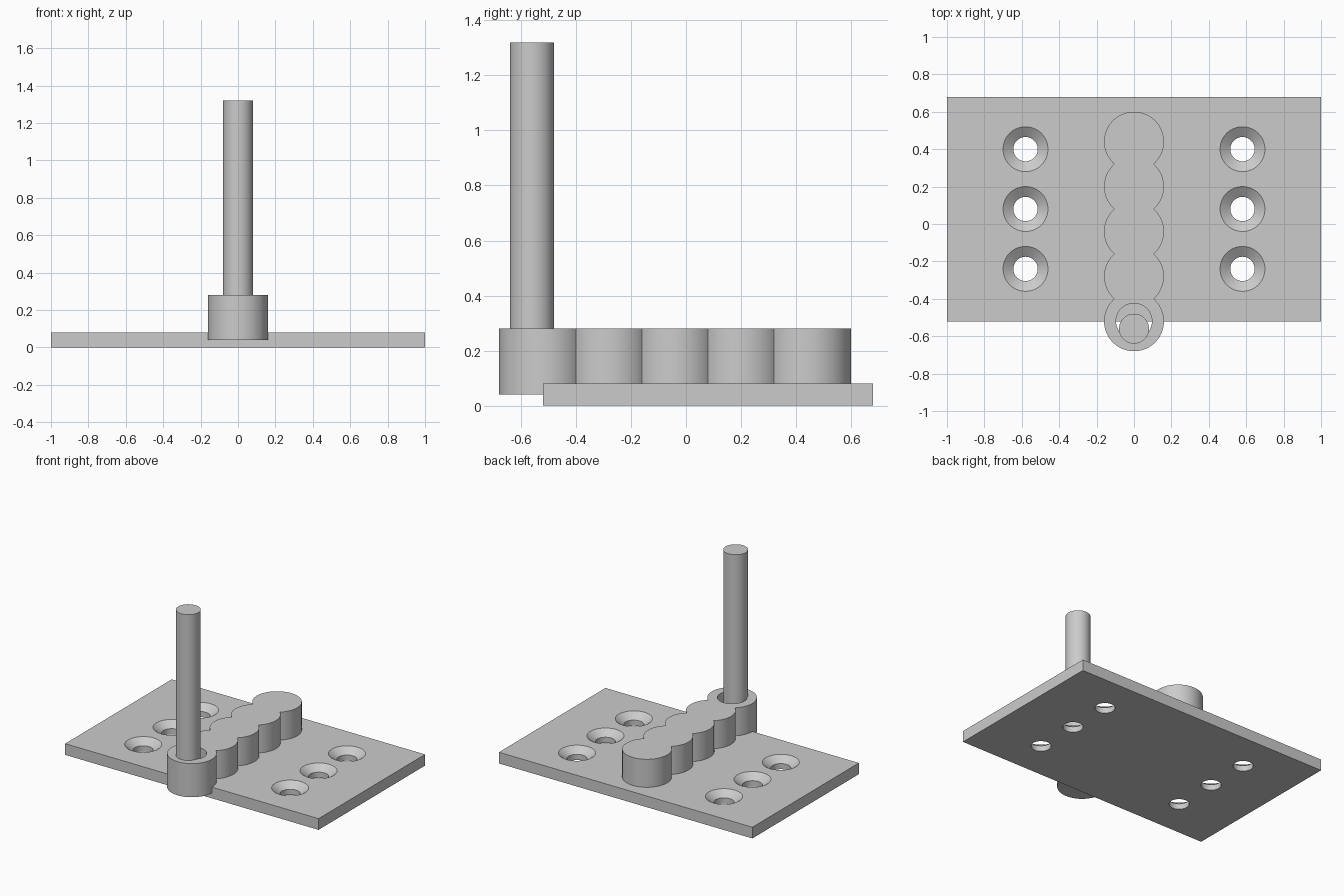
import bpy
import bmesh
from math import sin, cos, pi, acos, radians
from mathutils import Matrix, Vector

cube = bpy.data.objects.get("Cube")
if cube:
    bpy.data.objects.remove(cube, do_unlink=True)

GREY = (0.6, 0.6, 0.6, 1)
grey = bpy.data.materials.new("light grey")
grey.use_nodes = True
grey.diffuse_color = GREY
grey.node_tree.nodes["Principled BSDF"].inputs["Base Color"].default_value = GREY

PLATE_TOP = 0.08
BOSS_R, BOSS_STEP, BOSS_COUNT = 0.16, 0.24, 5
BACK_Y = 0.44
FRONT_Y = BACK_Y - BOSS_STEP * (BOSS_COUNT - 1)


def finish(name, bm):
    bmesh.ops.recalc_face_normals(bm, faces=bm.faces[:])
    mesh = bpy.data.meshes.new(name)
    bm.to_mesh(mesh)
    bm.free()
    mesh.materials.append(grey)
    obj = bpy.data.objects.new(name, mesh)
    bpy.context.collection.objects.link(obj)
    return obj


def add_cone(bm, x, y, z0, z1, r0, r1, segments=64):
    bmesh.ops.create_cone(bm, cap_ends=True, segments=segments, radius1=r0, radius2=r1,
                          depth=z1 - z0, matrix=Matrix.Translation((x, y, (z0 + z1) / 2)))


def add_lathe(bm, x, y, profile, segments=64):
    """Closed solid of revolution from (radius, height) pairs."""
    rings = [[bm.verts.new((x + r * cos(2 * pi * i / segments),
                            y + r * sin(2 * pi * i / segments), z))
              for i in range(segments)] for r, z in profile]
    for low, high in zip(rings, rings[1:]):
        for i in range(segments):
            j = (i + 1) % segments
            bm.faces.new((low[i], low[j], high[j], high[i]))
    bm.faces.new(rings[0][::-1])
    bm.faces.new(rings[-1])


def select_only(obj):
    bpy.ops.object.select_all(action='DESELECT')
    obj.select_set(True)
    bpy.context.view_layer.objects.active = obj


def cut(obj, cutter):
    cutter.hide_render = True
    mod = obj.modifiers.new("holes", 'BOOLEAN')
    mod.operation, mod.solver, mod.object = 'DIFFERENCE', 'EXACT', cutter
    select_only(obj)
    bpy.ops.object.modifier_apply(modifier=mod.name)
    bpy.data.objects.remove(cutter, do_unlink=True)


def smooth(obj):
    select_only(obj)
    bpy.ops.object.shade_smooth_by_angle(angle=radians(30))


# Base plate
bm = bmesh.new()
bmesh.ops.create_cube(bm, size=1, matrix=Matrix.Translation((0, 0.08, PLATE_TOP / 2))
                      @ Matrix.Diagonal((2, 1.2, PLATE_TOP, 1)))
plate = finish("base_plate", bm)

# Countersunk screw holes
bm = bmesh.new()
for x in (-0.58, 0.58):
    for y in (-0.24, 0.08, 0.4):
        add_lathe(bm, x, y, [(0.065, -0.05), (0.065, 0.04), (0.12, PLATE_TOP), (0.12, 0.12)])
cut(plate, finish("screw_hole_cutter", bm))
smooth(plate)

# Scalloped rib: a row of merged round bosses, drawn as one outline
cusp = acos(BOSS_STEP / 2 / BOSS_R)
ARC = 32
right_side = []
for k in range(BOSS_COUNT):
    # angle measured from +y towards +x
    start = 0 if k == 0 else cusp
    end = pi if k == BOSS_COUNT - 1 else pi - cusp
    for i in range(ARC + 1):
        a = start + (end - start) * i / ARC
        p = Vector((BOSS_R * sin(a), BACK_Y - k * BOSS_STEP + BOSS_R * cos(a), 0.04))
        if not right_side or (p - right_side[-1]).length > 1e-4:
            right_side.append(p)
left_side = [Vector((-p.x, p.y, p.z)) for p in right_side[-2:0:-1]]
bm = bmesh.new()
face = bm.faces.new([bm.verts.new(p) for p in right_side + left_side])
top = bmesh.ops.extrude_face_region(bm, geom=[face])["geom"]
bmesh.ops.translate(bm, vec=(0, 0, 0.24),
                    verts=[v for v in top if isinstance(v, bmesh.types.BMVert)])
rib = finish("scalloped_rib", bm)

# Socket through the front boss
bm = bmesh.new()
add_cone(bm, 0, FRONT_Y, -0.1, 0.4, 0.096, 0.096)
cut(rib, finish("socket_cutter", bm))
smooth(rib)

# Upright pin, resting against the front of the socket
bm = bmesh.new()
add_cone(bm, 0, FRONT_Y - 0.04, 0.04, 1.32, 0.08, 0.08)
smooth(finish("upright_pin", bm))
